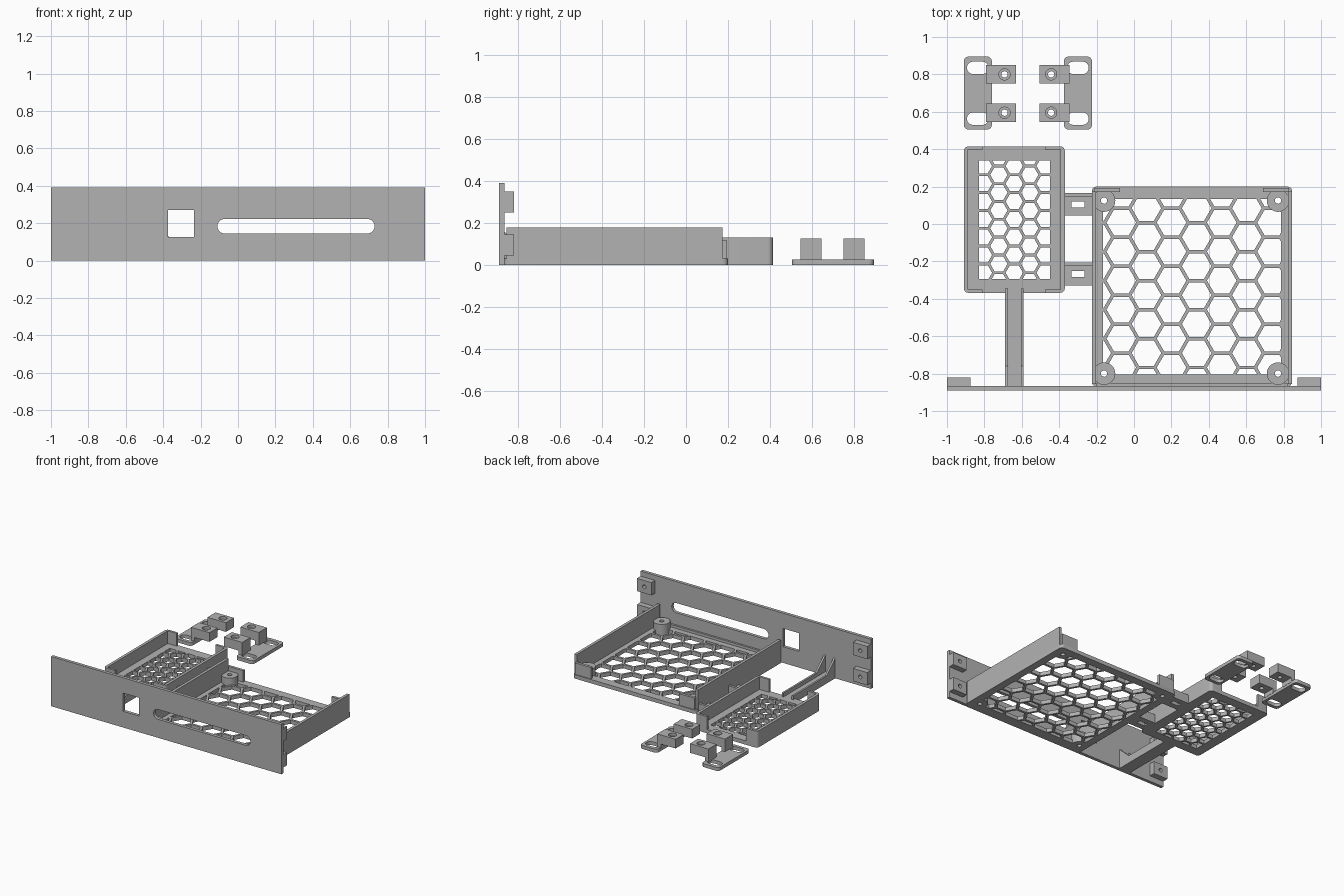
import bpy, bmesh, math
from mathutils import Vector

old = bpy.data.objects.get("Cube")
if old:
    bpy.data.objects.remove(old)

grey = bpy.data.materials.new("plain grey")
grey.use_nodes = True
colour = (0.45, 0.45, 0.45, 1)
grey.diffuse_color = colour
grey.node_tree.nodes["Principled BSDF"].inputs["Base Color"].default_value = colour


def finish(name, bm):
    bmesh.ops.recalc_face_normals(bm, faces=bm.faces)
    mesh = bpy.data.meshes.new(name)
    bm.to_mesh(mesh)
    bm.free()
    mesh.materials.append(grey)
    ob = bpy.data.objects.new(name, mesh)
    bpy.context.collection.objects.link(ob)
    return ob


def extrude(bm, vec):
    geo = bmesh.ops.extrude_face_region(bm, geom=bm.faces[:], use_keep_orig=True)
    moved = [g for g in geo["geom"] if isinstance(g, bmesh.types.BMVert)]
    bmesh.ops.translate(bm, verts=moved, vec=vec)


def prism(name, pts, lo, hi, axis="z"):
    """Extrude an outline from lo to hi along the given axis."""
    place = {"z": lambda a, b: (a, b, lo), "y": lambda a, b: (a, lo, b),
             "x": lambda a, b: (lo, a, b)}[axis]
    step = {"z": (0, 0, hi - lo), "y": (0, hi - lo, 0), "x": (hi - lo, 0, 0)}[axis]
    bm = bmesh.new()
    bm.faces.new([bm.verts.new(place(*p)) for p in pts])
    extrude(bm, step)
    return finish(name, bm)


def box(name, x0, x1, y0, y1, z0, z1):
    return prism(name, [(x0, y0), (x1, y0), (x1, y1), (x0, y1)], z0, z1)


def rounded(x0, x1, y0, y1, r, n=6):
    """Outline of a rectangle with rounded corners."""
    pts = []
    corners = [(x1 - r, y1 - r), (x0 + r, y1 - r), (x0 + r, y0 + r), (x1 - r, y0 + r)]
    for q, (cx, cy) in enumerate(corners):
        for i in range(n + 1):
            a = math.pi / 2 * (q + i / n)
            p = (cx + r * math.cos(a), cy + r * math.sin(a))
            if not pts or (Vector(p) - Vector(pts[-1])).length > 1e-4:
                pts.append(p)
    if (Vector(pts[0]) - Vector(pts[-1])).length < 1e-4:
        pts.pop()
    return pts


def circle(x, y, r, n=24):
    return [(x + r * math.cos(math.tau * i / n), y + r * math.sin(math.tau * i / n))
            for i in range(n)]


def cut(ob, *cutters):
    """Subtract the cutters for good and remove them."""
    for c in cutters:
        c.hide_render = True
        mod = ob.modifiers.new("cut", "BOOLEAN")
        mod.operation, mod.solver, mod.object = "DIFFERENCE", "EXACT", c
    bpy.context.view_layer.update()
    deps = bpy.context.evaluated_depsgraph_get()
    mesh = bpy.data.meshes.new_from_object(ob.evaluated_get(deps))
    ob.modifiers.clear()
    ob.data = mesh
    for c in cutters:
        bpy.data.objects.remove(c)


def honeycomb(x0, x1, y0, y1, cx, cy, radius, bar, height):
    """Hexagonal prisms trimmed to a rectangle."""
    bm = bmesh.new()
    pitch = radius * math.sqrt(3)
    r = radius - bar / math.sqrt(3)
    for i in range(-6, 7):
        for j in range(-7, 8):
            x = cx + i * radius * 1.5
            y = cy + (j + (i % 2) / 2) * pitch
            if x0 - r < x < x1 + r and y0 - r < y < y1 + r:
                bm.faces.new([bm.verts.new((*p, -0.05)) for p in circle(x, y, r, 6)])
    for co, no in [((x0, 0, 0), (-1, 0, 0)), ((x1, 0, 0), (1, 0, 0)),
                   ((0, y0, 0), (0, -1, 0)), ((0, y1, 0), (0, 1, 0))]:
        bmesh.ops.bisect_plane(bm, geom=bm.verts[:] + bm.edges[:] + bm.faces[:],
                               plane_co=co, plane_no=no, clear_outer=True)
    extrude(bm, (0, 0, height + 0.1))
    return finish("vent_cutter", bm)


FLOOR = 0.03

# Front panel with square window and long slot
panel = box("front_panel", -1, 1, -0.89, -0.865, 0, 0.39)
cut(panel, box("window_cutter", -0.375, -0.235, -1, -0.8, 0.127, 0.27),
    prism("slot_cutter", rounded(-0.11, 0.73, 0.145, 0.222, 0.038), -1, -0.8, "y"))

# Screw lugs behind both panel ends
for x in (-0.9375, 0.9375):
    for z in (0.095, 0.3):
        lug = box("panel_lug", x - 0.0625, x + 0.0625, -0.866, -0.82, z - 0.05, z + 0.05)
        cut(lug, prism("lug_cutter", circle(x, z, 0.015, 16), -0.855, -0.8, "y"))

# Large tray: vented floor, side walls, corner tabs, posts
posts = [(x, y) for x in (-0.16, 0.77) for y in (-0.8, 0.125)]
floor = prism("large_tray_floor", rounded(-0.225, 0.845, -0.868, 0.2, 0.025), 0, FLOOR)
cut(floor, honeycomb(-0.165, 0.785, -0.805, 0.135, 0.335, -0.07, 0.0895, 0.018, FLOOR))
for i, (x, y) in enumerate(posts):
    post = prism("large_tray_post", circle(x, y, 0.06, 32), 0, 0.085)
    hole = prism("post_cutter", circle(x, y, 0.017, 16), -0.1, 0.2)
    cut(post, hole)
    cut(floor, prism("floor_cutter", circle(x, y, 0.017, 16), -0.1, 0.2))
for x0, x1 in ((-0.225, -0.203), (0.823, 0.845)):
    box("large_tray_wall", x0, x1, -0.855, 0.175, 0, 0.18)
for x0, x1 in ((-0.21, -0.075), (0.69, 0.83)):
    box("large_tray_tab", x0, x1, 0.172, 0.193, FLOOR, 0.12)
box("large_tray_front_lip", -0.2, 0.82, -0.866, -0.85, FLOOR, 0.05)

# Small tray: vented floor, side walls wrapping round the corners
floor = prism("small_tray_floor", rounded(-0.91, -0.37, -0.368, 0.415, 0.025), 0, FLOOR)
cut(floor, honeycomb(-0.83, -0.45, -0.295, 0.34, -0.64, 0.025, 0.055, 0.015, FLOOR))
rim = prism("small_tray_walls", rounded(-0.91, -0.37, -0.368, 0.415, 0.025), 0, 0.13)
cut(rim, box("inside_cutter", -0.888, -0.392, -0.35, 0.397, -1, 1),
    box("opening_cutter", -0.81, -0.475, -1, 1, -1, 1))

# Bridges joining the trays, each with a tie slot and an edge rib
for y0, y1, rib in ((0.045, 0.165, 0.145), (-0.33, -0.205, -0.225)):
    mid = (y0 + y1) / 2
    bridge = box("tray_bridge", -0.375, -0.22, y0, y1, 0, FLOOR)
    cut(bridge, box("tie_cutter", -0.335, -0.265, mid - 0.016, mid + 0.016, -1, 1))
    box("bridge_rib", -0.375, -0.22, rib, rib + 0.02, 0, 0.07)

# Arm from the small tray to the panel with gusset ribs
box("panel_arm", -0.69, -0.59, -0.868, -0.36, 0, FLOOR)
gusset = [(-0.867, 0), (-0.345, 0), (-0.345, 0.06), (-0.76, 0.06), (-0.867, 0.16)]
for x in (-0.69, -0.605):
    prism("arm_rib", gusset, x, x + 0.015, "x")

# Loose clamp brackets, a mirrored pair
for flip in (False, True):
    def span(a, b):
        return (-1.135 - b, -1.135 - a) if flip else (a, b)

    plate = prism("clamp_plate", rounded(*span(-0.91, -0.76), 0.505, 0.895, 0.025), 0, 0.027)
    cut(plate, *[prism("slot_cutter", rounded(*span(-0.893, -0.778), y - 0.033, y + 0.033, 0.032),
                       -0.1, 0.1) for y in (0.563, 0.835)])
    for y in (0.595, 0.8):
        box("clamp_leg", *span(-0.79, -0.758), y - 0.05, y + 0.05, 0.02, 0.127)
        shelf = box("clamp_shelf", *span(-0.76, -0.63), y - 0.05, y + 0.05, 0.055, 0.127)
        cx = sum(span(-0.692, -0.692)) / 2
        cut(shelf, prism("screw_cutter", circle(cx, y, 0.017, 16), -0.1, 0.3),
            prism("sink_cutter", circle(cx, y, 0.03, 24), 0.105, 0.3))

# Crisp edges with smooth curves
bpy.ops.object.select_all(action="DESELECT")
for ob in bpy.context.scene.objects:
    if ob.type == "MESH" and grey.name in ob.data.materials:
        ob.select_set(True)
        bpy.context.view_layer.objects.active = ob
bpy.ops.object.shade_smooth_by_angle(angle=math.radians(30))
